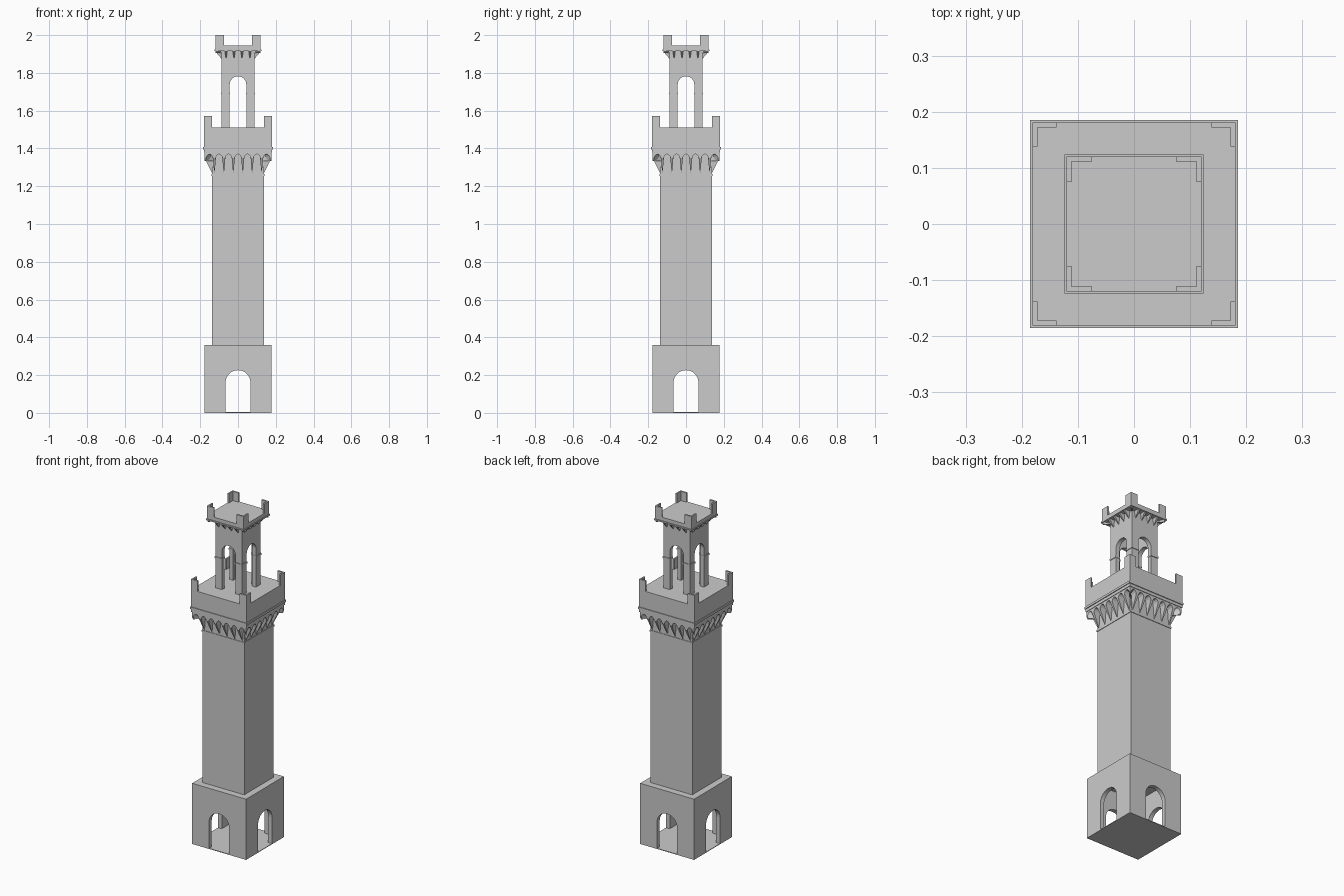
import bpy, bmesh, math
from mathutils import Matrix

if "Cube" in bpy.data.objects:
    bpy.data.objects.remove(bpy.data.objects["Cube"])


def finish(name, bm):
    bmesh.ops.remove_doubles(bm, verts=bm.verts, dist=1e-5)
    bmesh.ops.recalc_face_normals(bm, faces=bm.faces)
    me = bpy.data.meshes.new(name)
    bm.to_mesh(me)
    bm.free()
    ob = bpy.data.objects.new(name, me)
    bpy.context.collection.objects.link(ob)
    return ob


def prism(bm, pts, matrix, depth):
    """Extrude a 2D outline along local z, then place it."""
    lo = [bm.verts.new(matrix @ Matrix.Translation((x, y, 0)).translation) for x, y in pts]
    hi = [bm.verts.new(matrix @ Matrix.Translation((x, y, depth)).translation) for x, y in pts]
    n = len(pts)
    bm.faces.new(lo)
    bm.faces.new(hi)
    for i in range(n):
        bm.faces.new((lo[i], lo[(i + 1) % n], hi[(i + 1) % n], hi[i]))


def block(name, half, z0, z1):
    bm = bmesh.new()
    sq = [(-half, -half), (half, -half), (half, half), (-half, half)]
    prism(bm, sq, Matrix.Translation((0, 0, z0)), z1 - z0)
    return finish(name, bm)


def corner_ells(name, outer, inner, t, z0, z1):
    """L-shaped pieces on all four corners."""
    bm = bmesh.new()
    ell = [(outer, outer), (inner, outer), (inner, outer - t),
           (outer - t, outer - t), (outer - t, inner), (outer, inner)]
    for k in range(4):
        m = Matrix.Rotation(k * math.pi / 2, 4, 'Z') @ Matrix.Translation((0, 0, z0))
        prism(bm, ell, m, z1 - z0)
    return finish(name, bm)


def cut(ob, cutter):
    mod = ob.modifiers.new("cut", 'BOOLEAN')
    mod.operation = 'DIFFERENCE'
    mod.solver = 'EXACT'
    mod.object = cutter
    bpy.context.view_layer.objects.active = ob
    bpy.ops.object.modifier_apply(modifier=mod.name)
    bpy.data.objects.remove(cutter)


def open_room(name, half, z0, z1, wall, room0, room1, arch_half, arch_top):
    """Hollow block with a round-headed arch through all four walls."""
    ob = block(name, half, z0, z1)
    cut(ob, block("room_cutter", half - wall, room0, room1))
    spring = arch_top - arch_half
    pts = [(-arch_half, room0), (arch_half, room0)]
    pts += [(arch_half * math.cos(a), spring + arch_half * math.sin(a))
            for a in [math.pi * i / 16 for i in range(17)]]
    for k in range(2):
        bm = bmesh.new()
        m = (Matrix.Rotation(k * math.pi / 2, 4, 'Z') @ Matrix.Translation((0, 0.5, 0))
             @ Matrix.Rotation(math.pi / 2, 4, 'X'))
        prism(bm, pts, m, 1.0)
        cut(ob, finish("arch_cutter", bm))
    return ob


def corbel_arcade(name, inner, outer, tip, slope_top, peak, top, pitch, teeth):
    """Ring of pointed corbels joined by small arches, leaning out from the wall."""
    shape = [(0, 1), (.16, .97), (.3, .88), (.36, .72), (.4, .45), (.45, .18), (.5, 0)]
    end = teeth * pitch / 2
    cols = []
    for i in range(-(teeth // 2), teeth // 2 + 1):
        for s in [(-u, v) for u, v in reversed(shape)] + shape[1:]:
            x, z = (i + s[0]) * pitch, tip + (peak - tip) * s[1]
            if abs(x) > end:      # outermost arches stop on a short corner pendant
                far = (abs(x) - end) / (pitch / 2)
                x = math.copysign(end + far * (outer - end), x)
                z = max(z, tip + (peak - tip) * .65)
            cols.append((x, z))
    bm = bmesh.new()
    for k in range(4):
        rot = Matrix.Rotation(k * math.pi / 2, 4, 'Z')
        rows = []
        for x, zb in cols:
            def depth(z):
                return inner + (outer - inner) * min(1, (z - tip) / (slope_top - tip))
            back = max(-inner, min(inner, x))
            co = [(back, -inner + .004, zb)]
            co += [(x, -depth(z), z) for z in (zb, max(zb, slope_top), top)]
            rows.append([bm.verts.new(rot @ Matrix.Translation(c).translation) for c in co])
        for a, b in zip(rows, rows[1:]):
            if (a[0].co - b[0].co).length + (a[1].co - b[1].co).length < 1e-6:
                continue
            for j in range(3):
                bm.faces.new((a[j], b[j], b[j + 1], a[j + 1]))
    bmesh.ops.dissolve_degenerate(bm, dist=1e-6, edges=bm.edges)
    return finish(name, bm)


# Arched base with a thin floor
open_room("base", .177, 0, .36, .025, .004, .335, .066, .226)

# Main shaft and its top string course
block("shaft", .137, .355, 1.39)
block("shaft_string_course", .14, 1.255, 1.265)

# Gallery on corbels
corbel_arcade("gallery_corbels", .137, .178, 1.268, 1.35, 1.37, 1.39, .05, 6)
block("gallery", .181, 1.378, 1.51)
block("gallery_moulding", .1855, 1.395, 1.408)
corner_ells("gallery_corner_merlons", .181, .138, .009, 1.505, 1.572)

# Open belfry
open_room("belfry", .0875, 1.503, 1.935, .025, 1.5, 1.85, .044, 1.782)
corner_ells("pillar_bands", .091, .0425, .03, 1.686, 1.696)

# Crown on corbels
corbel_arcade("crown_corbels", .0875, .119, 1.875, 1.912, 1.922, 1.93, .042, 4)
block("crown_platform", .12, 1.924, 1.945)
block("crown_moulding", .124, 1.916, 1.924)
corner_ells("crown_corner_merlons", .12, .075, .009, 1.94, 2.0)
